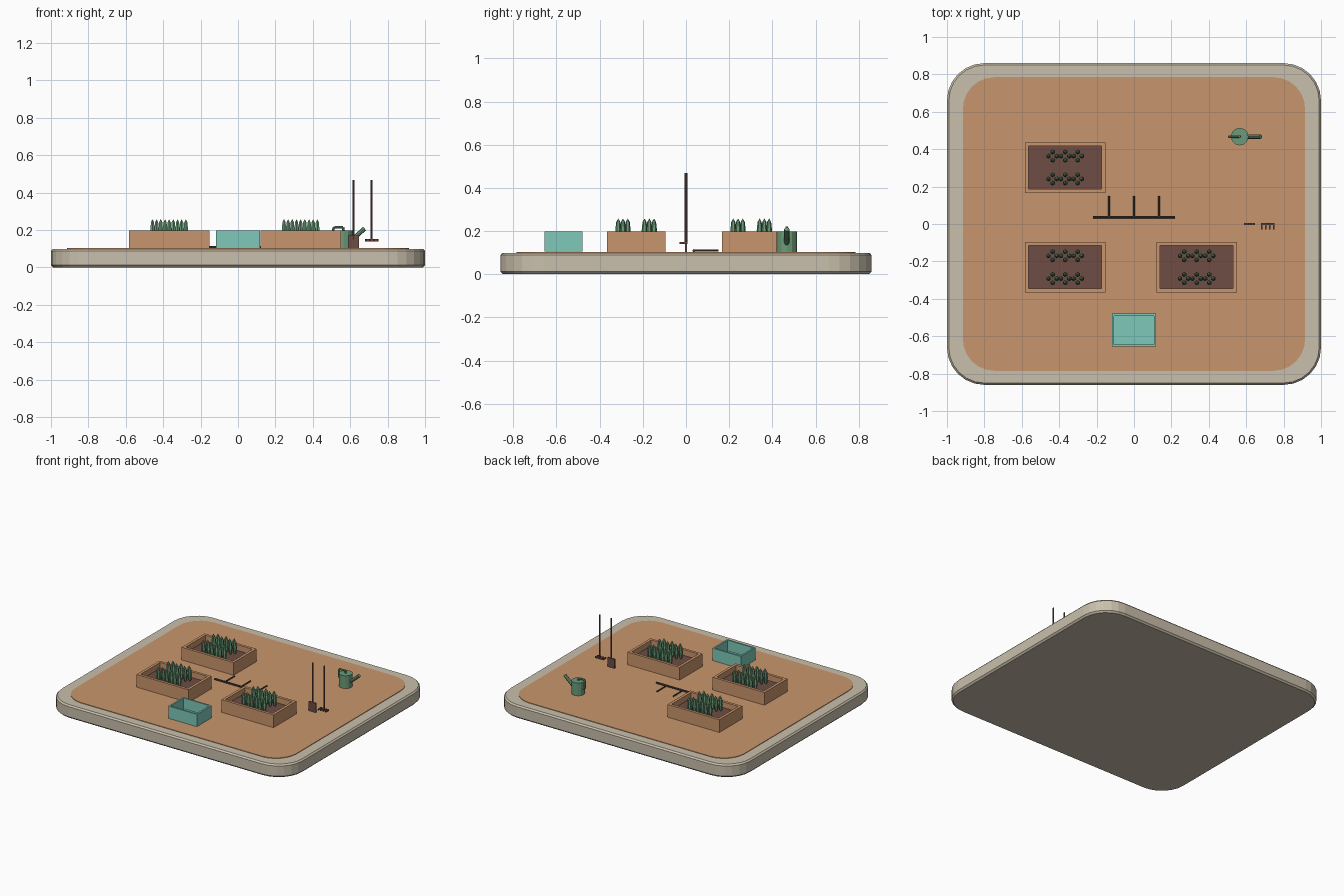
import bpy, bmesh, math
from mathutils import Vector, Matrix

if "Cube" in bpy.data.objects:
    bpy.data.objects.remove(bpy.data.objects["Cube"])


def mat(name, r, g, b):
    lin = lambda c: ((c / 255 + 0.055) / 1.055) ** 2.4 if c > 10 else c / 255 / 12.92
    m = bpy.data.materials.new(name)
    m.diffuse_color = (lin(r), lin(g), lin(b), 1)
    m.use_nodes = True
    m.node_tree.nodes["Principled BSDF"].inputs["Base Color"].default_value = m.diffuse_color
    return m


STONE = mat("stone", 201, 191, 171)
CLAY = mat("clay_wood", 201, 150, 109)
SOIL = mat("soil_brown", 109, 77, 67)
GREEN = mat("garden_green", 107, 155, 120)
TEAL = mat("teal", 126, 201, 184)
DARK = mat("dark_pipe", 74, 64, 60)


def finish(name, bm, material):
    me = bpy.data.meshes.new(name)
    bm.to_mesh(me)
    bm.free()
    me.materials.append(material)
    ob = bpy.data.objects.new(name, me)
    bpy.context.collection.objects.link(ob)
    return ob


def box(bm, x0, x1, y0, y1, z0, z1):
    m = Matrix.Translation(((x0 + x1) / 2, (y0 + y1) / 2, (z0 + z1) / 2)) @ \
        Matrix.Diagonal((x1 - x0, y1 - y0, z1 - z0, 1))
    bmesh.ops.create_cube(bm, size=1, matrix=m)


def rod(bm, a, b, r, r2=None, sides=8):
    a, b = Vector(a), Vector(b)
    d = b - a
    m = Matrix.Translation((a + b) / 2) @ d.to_track_quat('Z', 'Y').to_matrix().to_4x4()
    bmesh.ops.create_cone(bm, cap_ends=True, segments=sides, radius1=r,
                          radius2=r if r2 is None else r2, depth=d.length, matrix=m)


def rounded_slab(name, hx, hy, r, layers, material, seg=6):
    """Rounded rectangle stacked through (z, inset) layers."""
    bm = bmesh.new()
    rings = []
    for z, inset in layers:
        ring = []
        for q, (sx, sy) in enumerate(((1, 1), (-1, 1), (-1, -1), (1, -1))):
            for i in range(seg + 1):
                t = math.pi / 2 * (q + i / seg)
                ring.append(bm.verts.new((sx * (hx - r) + (r - inset) * math.cos(t),
                                          sy * (hy - r) + (r - inset) * math.sin(t), z)))
        rings.append(ring)
    for lo, hi in zip(rings, rings[1:]):
        n = len(lo)
        for i in range(n):
            j = (i + 1) % n
            bm.faces.new((lo[i], lo[j], hi[j], hi[i]))
    bm.faces.new(rings[0][::-1])
    bm.faces.new(rings[-1])
    return finish(name, bm, material)


# Stone base and clay ground
rounded_slab("base", 1.0, 0.86, 0.2, ((0, 0.012), (0.012, 0), (0.088, 0), (0.099, 0.01)), STONE)
rounded_slab("ground", 0.915, 0.785, 0.17, ((0.09, 0), (0.103, 0)), CLAY)

# Raised beds: four boards, soil, and six plants of four leaves each
for n, (cx, cy) in enumerate(((-0.368, 0.302), (-0.368, -0.231), (0.335, -0.231)), 1):
    hx, hy, t = 0.215, 0.135, 0.02
    bm = bmesh.new()
    for s in (-1, 1):
        ya, yb = sorted((cy + s * hy, cy + s * (hy - t)))
        box(bm, cx - hx, cx + hx, ya, yb, 0.1, 0.198)
        xa, xb = sorted((cx + s * hx, cx + s * (hx - t)))
        box(bm, xa, xb, cy - hy + t, cy + hy - t, 0.1, 0.198)
    finish(f"bed_{n}_frame", bm, CLAY)

    bm = bmesh.new()
    box(bm, cx - hx + t, cx + hx - t, cy - hy + t, cy + hy - t, 0.1, 0.155)
    finish(f"bed_{n}_soil", bm, SOIL)

    bm = bmesh.new()
    for px in (-0.067, 0, 0.067):
        for py in (-0.061, 0.061):
            for k in range(4):
                a = k * math.pi / 2
                m = Matrix.Translation((cx + px + 0.022 * math.cos(a),
                                        cy + py + 0.022 * math.sin(a), 0.203)) @ \
                    Matrix.Diagonal((0.0135, 0.0135, 0.055, 1))
                bmesh.ops.create_uvsphere(bm, u_segments=6, v_segments=4, radius=1, matrix=m)
    finish(f"bed_{n}_plants", bm, GREEN)

# Open storage bin
bm = bmesh.new()
box(bm, -0.118, 0.118, -0.655, -0.479, 0.105, 0.197)
top = max(bm.faces, key=lambda f: f.calc_center_median().z)
bmesh.ops.inset_region(bm, faces=[top], thickness=0.017)
inner = bmesh.ops.extrude_face_region(bm, geom=[top])["geom"]
bmesh.ops.delete(bm, geom=[top], context='FACES_ONLY')
bmesh.ops.translate(bm, vec=(0, 0, -0.08),
                    verts=[g for g in inner if isinstance(g, bmesh.types.BMVert)])
bmesh.ops.recalc_face_normals(bm, faces=bm.faces[:])
finish("bin", bm, TEAL)

# Irrigation pipe with three branches
bm = bmesh.new()
rod(bm, (-0.218, 0.037, 0.109), (0.218, 0.037, 0.109), 0.007)
for x in (-0.134, 0, 0.134):
    rod(bm, (x, 0.037, 0.109), (x, 0.15, 0.109), 0.005)
finish("irrigation_pipe", bm, DARK)

# Shovel
bm = bmesh.new()
rod(bm, (0.618, 0, 0.15), (0.618, 0, 0.468), 0.006)
box(bm, 0.588, 0.648, -0.005, 0.005, 0.103, 0.172)
finish("shovel", bm, SOIL)

# Rake
bm = bmesh.new()
rod(bm, (0.714, 0, 0.145), (0.714, 0, 0.468), 0.006)
box(bm, 0.68, 0.75, -0.006, 0.006, 0.14, 0.151)
for i in range(4):
    x = 0.684 + i * 0.0207
    box(bm, x - 0.004, x + 0.004, -0.03, 0, 0.141, 0.149)
finish("rake", bm, SOIL)

# Watering can: body, spout and loop handle
cx, cy = 0.565, 0.467
bm = bmesh.new()
rod(bm, (cx, cy, 0.102), (cx, cy, 0.198), 0.047, sides=12)
finish("can_body", bm, GREEN)
bm = bmesh.new()
rod(bm, (cx + 0.035, cy, 0.14), (cx + 0.112, cy, 0.208), 0.012)
finish("can_spout", bm, GREEN)
bm = bmesh.new()
path = [(cx, 0.19), (cx - 0.003, 0.215), (cx - 0.05, 0.215), (cx - 0.056, 0.205),
        (cx - 0.056, 0.155), (cx - 0.04, 0.145)]
for (xa, za), (xb, zb) in zip(path, path[1:]):
    rod(bm, (xa, cy, za), (xb, cy, zb), 0.007)
finish("can_handle", bm, GREEN)
